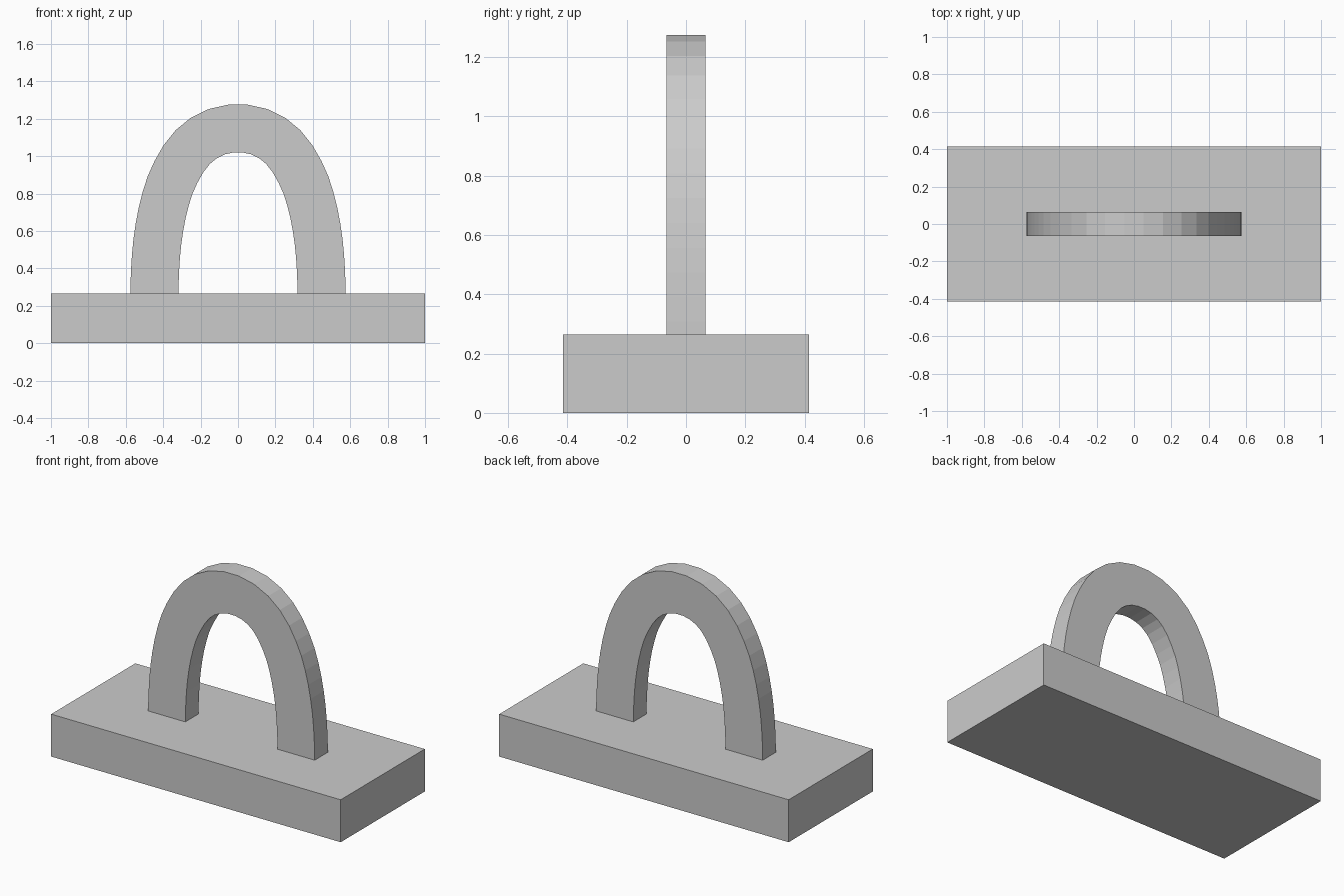
import bpy, bmesh
from mathutils import Vector

if "Cube" in bpy.data.objects:
    bpy.data.objects.remove(bpy.data.objects["Cube"])

stone = bpy.data.materials.new("grey stone")
stone.diffuse_color = (0.6, 0.6, 0.6, 1)
stone.use_nodes = True
stone.node_tree.nodes["Principled BSDF"].inputs["Base Color"].default_value = stone.diffuse_color

BASE_TOP = 0.265
DEPTH = 0.065      # half depth of the arch
RING = 0.257       # thickness of the arch ring


def finish(bm, name):
    bmesh.ops.recalc_face_normals(bm, faces=bm.faces)
    me = bpy.data.meshes.new(name)
    bm.to_mesh(me)
    bm.free()
    me.materials.append(stone)
    ob = bpy.data.objects.new(name, me)
    bpy.context.collection.objects.link(ob)
    return ob


# plinth
bm = bmesh.new()
bmesh.ops.create_cube(bm, size=1)
for v in bm.verts:
    v.co = (v.co.x * 2, v.co.y * 0.83, (v.co.z + 0.5) * BASE_TOP)
finish(bm, "base_slab")

# outer joint positions of the wedge stones, crown to right foot (x, z)
half = [(0.052, 1.275), (0.156, 1.252), (0.254, 1.204), (0.334, 1.138),
        (0.398, 1.058), (0.446, 0.974), (0.483, 0.892), (0.510, 0.808),
        (0.531, 0.724), (0.547, 0.640), (0.559, 0.556), (0.567, 0.473),
        (0.572, 0.391), (0.575, 0.309), (0.576, 0.225)]
outer = [Vector((-x, z)) for x, z in reversed(half)] + [Vector(p) for p in half]

# inner joints lie one ring thickness inward, square to the curve
inner = []
for i, p in enumerate(outer):
    t = (outer[min(i + 1, len(outer) - 1)] - outer[max(i - 1, 0)]).normalized()
    inner.append(p + Vector((t.y, -t.x)) * RING)

# arch of wedge stones, feet set slightly into the slab
bm = bmesh.new()
rings = [[bm.verts.new((p.x, y, p.y)) for p, y in
          ((o, -DEPTH), (n, -DEPTH), (n, DEPTH), (o, DEPTH))]
         for o, n in zip(outer, inner)]
for a, b in zip(rings, rings[1:]):
    for k in range(4):
        j = (k + 1) % 4
        bm.faces.new((a[k], a[j], b[j], b[k]))
bm.faces.new(rings[0])
bm.faces.new(rings[-1])
finish(bm, "arch")
